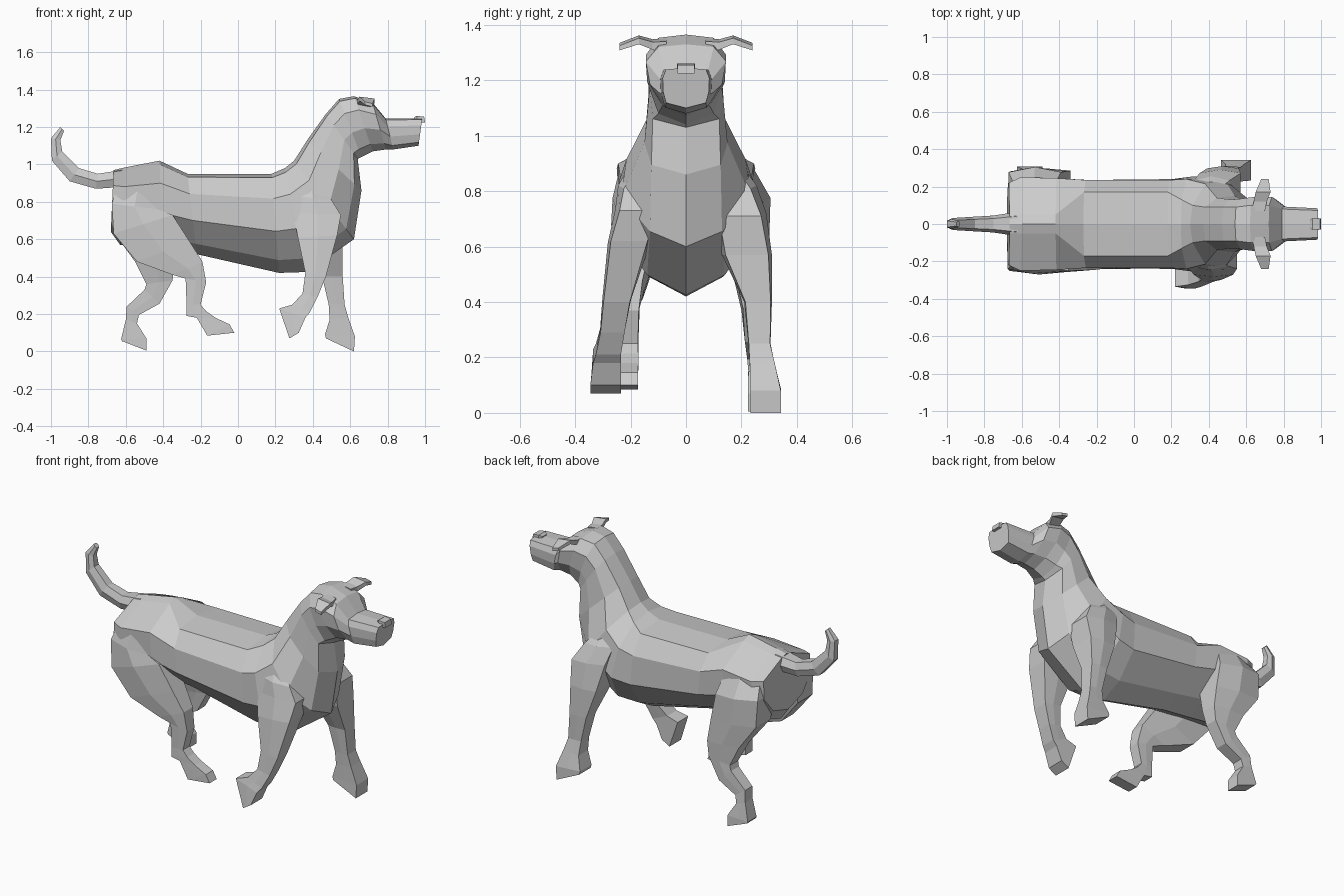
import bpy, bmesh


def loft(name, rings):
    """Skin equal-length closed rings of points and cap both ends."""
    bm = bmesh.new()
    vs = [[bm.verts.new(p) for p in r] for r in rings]
    n = len(vs[0])
    for a, b in zip(vs, vs[1:]):
        for i in range(n):
            j = (i + 1) % n
            bm.faces.new((a[i], a[j], b[j], b[i]))
    bm.faces.new(vs[0])
    bm.faces.new(vs[-1])
    bmesh.ops.recalc_face_normals(bm, faces=bm.faces)
    me = bpy.data.meshes.new(name)
    bm.to_mesh(me)
    bm.free()
    ob = bpy.data.objects.new(name, me)
    bpy.context.collection.objects.link(ob)
    return ob


def limb(name, rows, start=0.7, end=1.0):
    """Rows: back x,z / front x,z / centre y / half width. Bevelled at the start, boxy at the end."""
    rings = []
    for i, (x0, z0, x1, z1, yc, hy) in enumerate(rows):
        e = start + (end - start) * min(1, 1.4 * i / (len(rows) - 1))
        section = [(0, -e), (0.5, -1), (1, -e), (1, e), (0.5, 1), (0, e)]
        rings.append([(x0 + (x1 - x0) * u, yc + hy * v, z0 + (z1 - z0) * u) for u, v in section])
    return loft(name, rings)


# Torso, neck and head: top x,z / bottom x,z / four half widths going down
FRACTIONS = (0.04, 0.25, 0.58, 0.87)
spine = [
    (-.665, .97, -.68, .64, .05, .22, .22, .14),
    (-.60, .985, -.63, .57, .05, .25, .24, .14),
    (-.42, 1.02, -.40, .54, .05, .245, .24, .12),
    (-.27, .95, -.22, .52, .17, .235, .235, .11),
    (.18, .95, .22, .42, .17, .235, .24, .13),
    (.25, .98, .37, .425, .13, .24, .255, .14),
    (.30, 1.02, .62, .60, .10, .215, .235, .13),
    (.37, 1.13, .66, .86, .09, .14, .15, .125),
    (.47, 1.27, .64, 1.03, .09, .13, .135, .12),
    (.54, 1.35, .66, 1.04, .09, .135, .13, .10),
    (.62, 1.365, .72, 1.07, .10, .145, .14, .085),
    (.72, 1.33, .79, 1.08, .10, .145, .13, .075),
    (.79, 1.245, .83, 1.08, .08, .093, .09, .075),
    (.985, 1.245, .965, 1.10, .072, .084, .083, .072),
]
rings = []
for xt, zt, xb, zb, *widths in spine:
    side = [(xt + (xb - xt) * t, w, zt + (zb - zt) * t) for t, w in zip(FRACTIONS, widths)]
    rings.append([(xt, 0, zt)] + side + [(xb, 0, zb)]
                 + [(x, -y, z) for x, y, z in reversed(side)])
loft("body_and_head", rings)

# Front legs
limb("front_leg_right", [
    (.33, .90, .45, .88, -.13, .075),
    (.30, .83, .50, .81, -.16, .085),
    (.295, .74, .55, .73, -.175, .08),
    (.32, .61, .53, .62, -.205, .077),
    (.36, .42, .47, .40, -.25, .052),
    (.345, .31, .425, .29, -.265, .045),
    (.29, .25, .385, .21, -.28, .045),
    (.22, .23, .36, .18, -.285, .05),
    (.275, .07, .325, .10, -.29, .055)])
limb("front_leg_left", [
    (.33, .90, .45, .88, .13, .075),
    (.32, .83, .51, .81, .165, .09),
    (.35, .73, .57, .71, .195, .095),
    (.39, .57, .56, .57, .22, .09),
    (.45, .40, .56, .40, .26, .05),
    (.485, .25, .57, .25, .265, .04),
    (.49, .17, .59, .18, .275, .045),
    (.465, .09, .625, .08, .287, .055),
    (.47, .07, .62, .0, .287, .055)])

# Hind legs
limb("hind_leg_right", [
    (-.65, .87, -.42, .89, -.16, .08),
    (-.675, .79, -.43, .76, -.17, .095),
    (-.665, .63, -.35, .73, -.18, .09),
    (-.54, .48, -.26, .59, -.19, .07),
    (-.35, .41, -.19, .48, -.20, .05),
    (-.28, .39, -.17, .37, -.205, .038),
    (-.275, .25, -.20, .25, -.205, .033),
    (-.275, .19, -.17, .215, -.205, .033),
    (-.22, .18, -.12, .18, -.205, .033),
    (-.165, .085, -.045, .145, -.207, .034),
    (-.16, .085, -.02, .10, -.207, .034)])
limb("hind_leg_left", [
    (-.645, .87, -.42, .89, .16, .085),
    (-.67, .79, -.39, .76, .195, .11),
    (-.66, .63, -.36, .60, .21, .09),
    (-.55, .48, -.34, .47, .235, .06),
    (-.49, .36, -.35, .38, .245, .045),
    (-.50, .33, -.42, .255, .25, .04),
    (-.595, .24, -.53, .195, .255, .035),
    (-.60, .17, -.54, .15, .26, .035),
    (-.625, .065, -.49, .07, .265, .042),
    (-.62, .055, -.49, .005, .265, .042)])

# Tail
limb("tail", [
    (-.62, .88, -.62, .97, 0, .065),
    (-.76, .87, -.75, .95, 0, .045),
    (-.90, .91, -.85, .98, 0, .038),
    (-.995, 1.02, -.94, 1.07, 0, .032),
    (-1.0, 1.14, -.95, 1.13, 0, .026),
    (-.95, 1.20, -.93, 1.18, 0, .016)], .65, .65)

# Nose
limb("nose", [
    (.94, 1.225, .94, 1.25, 0, .02),
    (.96, 1.225, .955, 1.26, 0, .032),
    (1.0, 1.225, .995, 1.255, 0, .03)], 1)

# Ears: distance out, back x, front x, lower z, upper z
for s, name in ((1, "ear_left"), (-1, "ear_right")):
    loft(name, [[(x0, s * y, z0), (x1, s * y, z0 - .01), (x1, s * y, z1 - .01), (x0, s * y, z1)]
                for y, x0, x1, z0, z1 in (
                    (.07, .63, .70, 1.30, 1.35),
                    (.12, .64, .71, 1.32, 1.348),
                    (.17, .65, .73, 1.34, 1.362),
                    (.24, .68, .72, 1.318, 1.335))])
